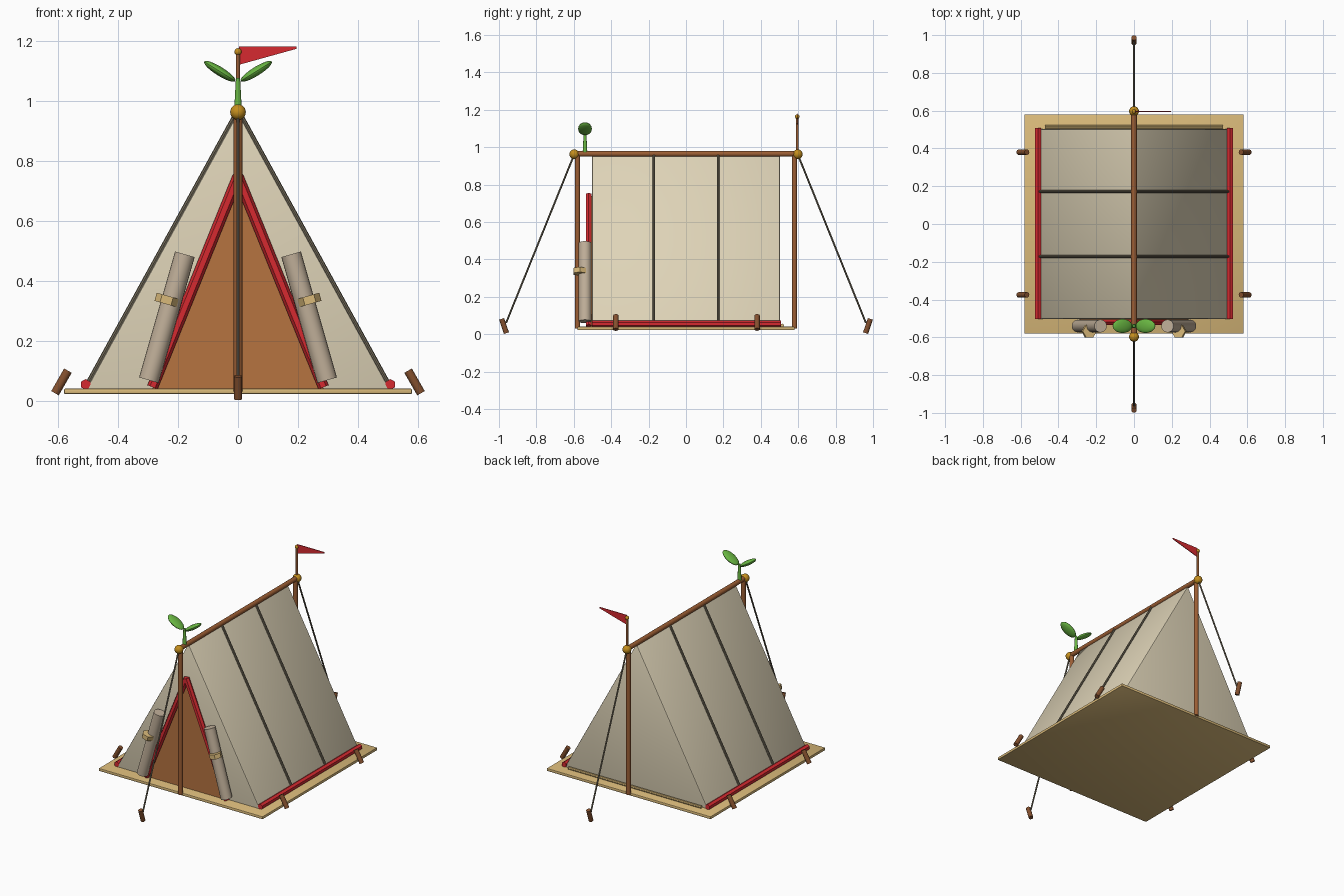
import bpy, bmesh, math
from mathutils import Vector, Matrix

if "Cube" in bpy.data.objects:
    bpy.data.objects.remove(bpy.data.objects["Cube"])


def material(name, r, g, b):
    m = bpy.data.materials.new(name)
    lin = [((c / 255 + 0.055) / 1.055) ** 2.4 if c > 10 else c / 3294 for c in (r, g, b)]
    m.diffuse_color = (*lin, 1)
    m.use_nodes = True
    m.node_tree.nodes["Principled BSDF"].inputs["Base Color"].default_value = m.diffuse_color
    return m


CANVAS = material("cream canvas", 222, 211, 183)
TAN = material("tan cloth", 218, 186, 122)
RED = material("red trim", 214, 42, 48)
WOOD = material("wood", 156, 94, 52)
PEG = material("dark wood", 132, 80, 46)
DOOR = material("brown doorway", 182, 115, 64)
GOLD = material("gold", 196, 142, 30)
SEAM = material("grey cord", 118, 110, 92)
ROLL = material("taupe roll", 192, 175, 153)
LEAF = material("leaf green", 105, 182, 66)


def finish(name, bm, mat, smooth=True):
    bmesh.ops.recalc_face_normals(bm, faces=bm.faces)
    me = bpy.data.meshes.new(name)
    bm.to_mesh(me)
    bm.free()
    ob = bpy.data.objects.new(name, me)
    bpy.context.collection.objects.link(ob)
    me.materials.append(mat)
    if smooth:
        bpy.ops.object.select_all(action='DESELECT')
        ob.select_set(True)
        bpy.context.view_layer.objects.active = ob
        bpy.ops.object.shade_smooth_by_angle(angle=math.radians(35))
    return ob


def rod(name, a, b, r, mat, sides=16, r2=None):
    """Cylinder between two points."""
    a, b = Vector(a), Vector(b)
    d = b - a
    rot = d.to_track_quat('Z', 'Y').to_matrix().to_4x4()
    bm = bmesh.new()
    bmesh.ops.create_cone(bm, cap_ends=True, segments=sides, radius1=r,
                          radius2=r if r2 is None else r2, depth=d.length,
                          matrix=Matrix.Translation((a + b) / 2) @ rot)
    return finish(name, bm, mat, sides > 8)


def ball(name, loc, scale, mat, tilt=0):
    bm = bmesh.new()
    mx = (Matrix.Translation(loc) @ Matrix.Rotation(tilt, 4, 'Y')
          @ Matrix.Diagonal((*scale, 1)))
    bmesh.ops.create_uvsphere(bm, u_segments=20, v_segments=12, radius=1, matrix=mx)
    return finish(name, bm, mat)


def prism(name, profile, y0, y1, mat, bevel=0):
    """Extrude an x-z outline along y."""
    bm = bmesh.new()
    f = bm.faces.new([bm.verts.new((x, y0, z)) for x, z in profile])
    ext = bmesh.ops.extrude_face_region(bm, geom=[f])
    bmesh.ops.translate(bm, vec=(0, y1 - y0, 0),
                        verts=[v for v in ext["geom"] if isinstance(v, bmesh.types.BMVert)])
    if bevel:
        bmesh.ops.bevel(bm, geom=list(bm.edges), offset=bevel, segments=2,
                        profile=0.5, affect='EDGES')
    return finish(name, bm, mat, bool(bevel))


# Ground sheet and canvas body
prism("ground_sheet", [(-.58, .022), (.58, .022), (.58, .04), (-.58, .04)],
      -.58, .58, TAN, .004)
prism("canvas_body", [(-.508, .036), (.508, .036), (0, .962)], -.503, .503, CANVAS, .008)
rod("back_hem", (-.47, .515, .047), (.47, .515, .047), .009, TAN, 8)

# Doorway
prism("doorway", [(-.285, .04), (.285, .04), (0, .74)], -.511, -.502, DOOR)

# Frame poles and ridge
rod("ridge_pole", (0, -.6, .964), (0, .6, .964), .015, WOOD)
for s, end in ((-1, "front"), (1, "back")):
    rod(end + "_pole", (0, s * .58, .03), (0, s * .58, .96), .0145, WOOD)
    ball(end + "_finial", (0, s * .597, .962), (.026,) * 3, GOLD)
    rod(end + "_guy_line", (0, s * .6, .955), (0, s * .962, .06), .005, SEAM, 8)
    rod(end + "_guy_peg", (0, s * .96, .006), (0, s * .986, .082), .014, PEG, 12)

for s, side in ((-1, "left"), (1, "right")):
    # Red hem, seams and side pegs
    rod(side + "_hem", (s * .508, -.502, .054), (s * .508, .508, .054), .018, RED, 6)
    for i, y in enumerate((-.172, .172)):
        rod(f"{side}_seam_{i}", (s * .508, y, .045), (s * .004, y, .962), .0075, SEAM, 8)
    for i, y in enumerate((-.375, .38)):
        rod(f"{side}_peg_{i}", (s * .61, y, .025), (s * .567, y, .1), .0145, PEG, 12)
    # Door trim, rolled flap and its strap
    rod(side + "_door_trim", (s * .285, -.52, .045), (0, -.52, .748), .018, RED, 6)
    lo, hi = Vector((s * .297, -.54, .068)), Vector((s * .177, -.54, .488))
    rod(side + "_rolled_flap", lo, hi, .034, ROLL, 20)
    axis = (hi - lo).normalized() * .014
    mid = Vector((s * .238, -.568, .336))
    rod(side + "_strap", mid - axis, mid + axis, .038, TAN, 6)
    # Sprout leaves
    ball(side + "_leaf", (s * .061, -.54, 1.098), (.061, .037, .015), LEAF,
         -s * math.radians(32))

# Sprout stem
rod("sprout_stem", (0, -.54, .965), (0, -.54, 1.075), .013, LEAF, 12, .007)

# Flag
rod("flag_pole", (0, .595, .96), (0, .595, 1.16), .007, WOOD, 12)
ball("flag_knob", (0, .595, 1.163), (.012,) * 3, GOLD)
prism("flag", [(.004, 1.12), (.195, 1.173), (.195, 1.18), (.004, 1.18)], .593, .597, RED)
